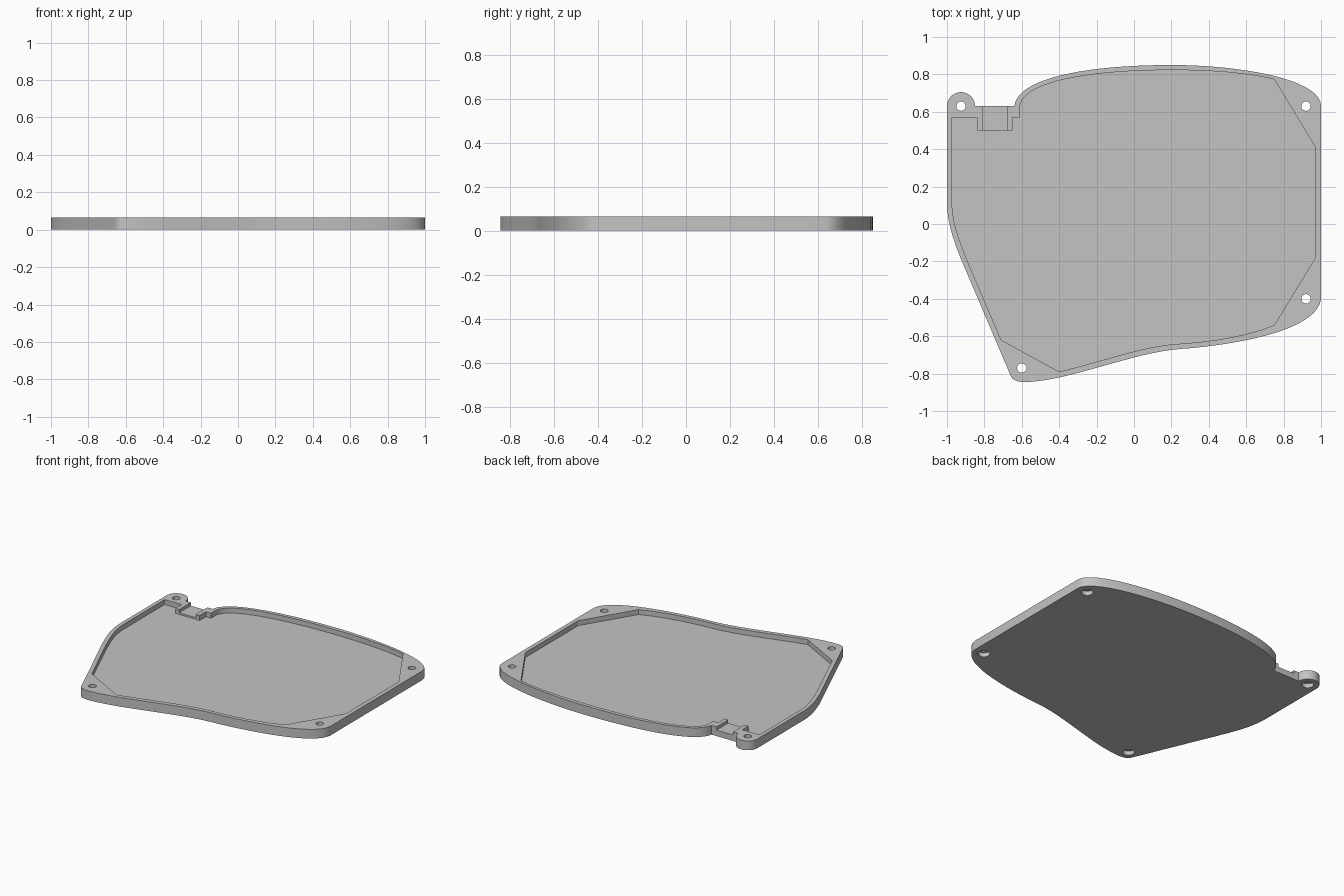
import bpy
import bmesh
import math
from mathutils import Vector
from mathutils.geometry import interpolate_bezier

cube = bpy.data.objects.get("Cube")
if cube:
    bpy.data.objects.remove(cube, do_unlink=True)

HEIGHT, FLOOR, CHANNEL = 0.065, 0.03, 0.042

grey = bpy.data.materials.new("light grey plastic")
grey.use_nodes = True
colour = (0.55, 0.55, 0.55, 1)
grey.diffuse_color = colour
grey.node_tree.nodes["Principled BSDF"].inputs["Base Color"].default_value = colour


def bez(a, b, c, d, n=20):
    pts = [Vector((*p, 0)) for p in (a, b, c, d)]
    return [tuple(p.xy) for p in interpolate_bezier(*pts, n)]


def arc(cx, cy, r, start, end, n=20):
    angles = [math.radians(start + (end - start) * i / n) for i in range(n + 1)]
    return [(cx + r * math.cos(a), cy + r * math.sin(a)) for a in angles]


def prism(name, outline, z0, z1):
    """Extrude a closed outline from z0 to z1."""
    bm = bmesh.new()
    points = []
    for p in outline:
        if not points or (Vector(p) - Vector(points[-1])).length > 1e-4:
            points.append(p)
    face = bm.faces.new([bm.verts.new((x, y, z0)) for x, y in points])
    top = bmesh.ops.extrude_face_region(bm, geom=[face])["geom"]
    verts = [v for v in top if isinstance(v, bmesh.types.BMVert)]
    bmesh.ops.translate(bm, vec=(0, 0, z1 - z0), verts=verts)
    bmesh.ops.recalc_face_normals(bm, faces=bm.faces)
    mesh = bpy.data.meshes.new(name)
    bm.to_mesh(mesh)
    bm.free()
    mesh.materials.append(grey)
    obj = bpy.data.objects.new(name, mesh)
    bpy.context.collection.objects.link(obj)
    return obj


def cut(body, cutter):
    cutter.hide_render = True
    mod = body.modifiers.new(cutter.name, 'BOOLEAN')
    mod.operation, mod.solver, mod.object = 'DIFFERENCE', 'EXACT', cutter
    bpy.context.view_layer.objects.active = body
    bpy.ops.object.modifier_apply(modifier=mod.name)
    bpy.data.objects.remove(cutter, do_unlink=True)


# Outer shell: round tab, domed back edge, waved front edge, slanted left edge
outline = (
    arc(-0.925, 0.63, 0.075, 180, 0)
    + bez((-0.64, 0.63), (-0.62, 0.79), (-0.22, 0.85), (0.2, 0.85))
    + bez((0.2, 0.85), (0.55, 0.85), (1, 0.78), (1, 0.63))
    + bez((1, -0.4), (0.98, -0.58), (0.5, -0.65), (0.25, -0.668))
    + bez((0.25, -0.668), (0, -0.685), (-0.35, -0.84), (-0.58, -0.845))
    + bez((-0.58, -0.845), (-0.64, -0.845), (-0.65, -0.83), (-0.66, -0.81), 8)
    + bez((-0.92, -0.2), (-0.97, -0.08), (-1, 0.02), (-1, 0.12))
)
tray = prism("case_bottom_tray", outline, 0, HEIGHT)

# Shallow pocket, cut off diagonally at the screw corners
pocket = (
    [(-0.973, 0.57), (-0.84, 0.57), (-0.84, 0.5), (-0.65, 0.5),
     (-0.65, 0.57), (-0.61, 0.57)]
    + bez((-0.61, 0.63), (-0.59, 0.77), (-0.2, 0.823), (0.2, 0.823))
    + bez((0.2, 0.823), (0.4, 0.823), (0.6, 0.81), (0.75, 0.773))
    + [(0.97, 0.41), (0.97, -0.18)]
    + bez((0.75, -0.54), (0.58, -0.61), (0.38, -0.63), (0.25, -0.64))
    + bez((0.25, -0.64), (0.05, -0.65), (-0.15, -0.73), (-0.4, -0.79))
    + [(-0.71, -0.62)]
    + bez((-0.89, -0.2), (-0.945, -0.06), (-0.973, 0.02), (-0.973, 0.12))
)
cut(tray, prism("pocket_cutter", pocket, FLOOR, HEIGHT + 0.1))

# Cable port channel across the raised block
channel = [(-0.81, 0.45), (-0.68, 0.45), (-0.68, 0.7), (-0.81, 0.7)]
cut(tray, prism("channel_cutter", channel, CHANNEL, HEIGHT + 0.1))

# Screw holes with wider recesses underneath
for x, y in ((-0.925, 0.63), (0.92, 0.63), (0.92, -0.4), (-0.6, -0.77)):
    for r, z1 in ((0.025, HEIGHT + 0.1), (0.038, 0.03)):
        cut(tray, prism("hole_cutter", arc(x, y, r, 0, 345, 23), -0.1, z1))

# Smooth the curved walls only
bpy.ops.object.select_all(action='DESELECT')
tray.select_set(True)
bpy.context.view_layer.objects.active = tray
bpy.ops.object.shade_smooth_by_angle(angle=math.radians(30))
